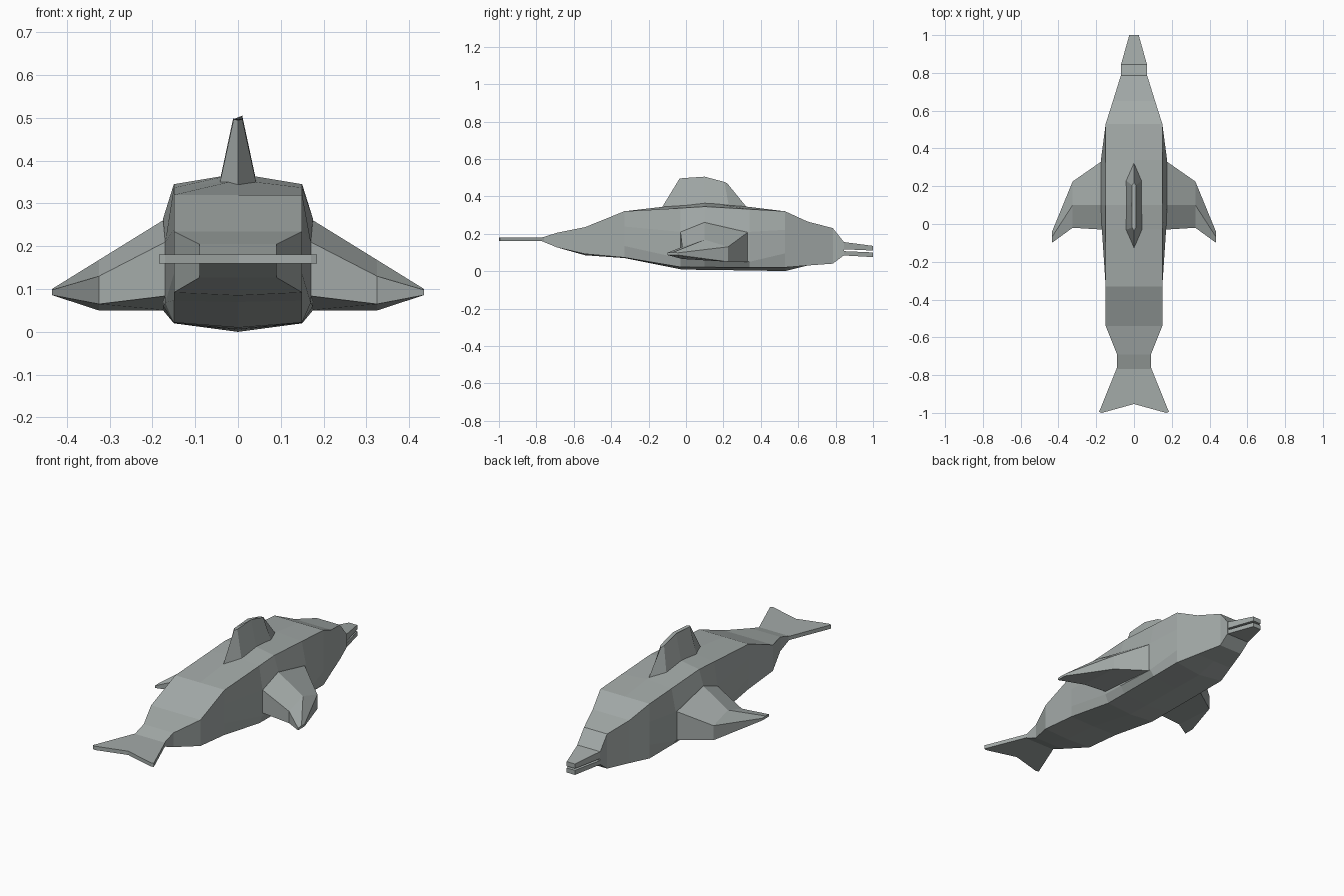
import bpy, bmesh

if "Cube" in bpy.data.objects:
    bpy.data.objects.remove(bpy.data.objects["Cube"])

grey = bpy.data.materials.new("sea grey")
grey.diffuse_color = (0.37, 0.405, 0.395, 1)
grey.use_nodes = True
grey.node_tree.nodes["Principled BSDF"].inputs["Base Color"].default_value = grey.diffuse_color


def loft(name, rings):
    """Join equal-sized rings of points into a closed, flat-shaded solid."""
    bm = bmesh.new()
    loops = [[bm.verts.new(p) for p in ring] for ring in rings]
    n = len(loops[0])
    for a, b in zip(loops, loops[1:]):
        for i in range(n):
            j = (i + 1) % n
            bm.faces.new((a[i], a[j], b[j], b[i]))
    bm.faces.new(loops[0][::-1])
    bm.faces.new(loops[-1])
    bmesh.ops.recalc_face_normals(bm, faces=bm.faces)
    mesh = bpy.data.meshes.new(name)
    bm.to_mesh(mesh)
    bm.free()
    mesh.materials.append(grey)
    obj = bpy.data.objects.new(name, mesh)
    bpy.context.collection.objects.link(obj)
    return obj


def section(y, edge, side, top, shoulder, upper, lower, chine, keel):
    """Symmetric ten-point body cross-section."""
    half = [(edge, shoulder), (side, upper), (side, lower), (edge, chine)]
    pts = [(0, top)] + half + [(0, keel)] + [(-x, z) for x, z in reversed(half)]
    return [(x, y, z) for x, z in pts]


def box_section(y, w, top, bottom, keel=None):
    h = top - bottom
    return section(y, w, w, top, top, top - 0.33 * h, bottom + 0.25 * h,
                   bottom, bottom if keel is None else keel)


# Body from tail stock to snout base
loft("body", [
    box_section(-0.77, 0.09, 0.18, 0.16),
    box_section(-0.69, 0.09, 0.205, 0.127),
    box_section(-0.54, 0.15, 0.235, 0.092, 0.085),
    box_section(-0.33, 0.15, 0.32, 0.073, 0.07),
    section(-0.03, 0.15, 0.17, 0.355, 0.337, 0.21, 0.068, 0.022, 0.01),
    section(0.10, 0.15, 0.175, 0.37, 0.345, 0.265, 0.06, 0.021, 0.006),
    section(0.34, 0.15, 0.175, 0.343, 0.331, 0.21, 0.05, 0.02, 0.004),
    box_section(0.53, 0.15, 0.32, 0.02, 0.0),
    box_section(0.65, 0.112, 0.265, 0.03),
    box_section(0.785, 0.07, 0.23, 0.04),
    box_section(0.845, 0.07, 0.155, 0.085),
])


# Beak: two thin jaws with a slit between them
def quad(y, w, z0, z1):
    return [(-w, y, z0), (w, y, z0), (w, y, z1), (-w, y, z1)]


loft("upper_jaw", [quad(0.84, 0.07, 0.117, 0.156), quad(1.0, 0.025, 0.11, 0.135)])
loft("lower_jaw", [quad(0.84, 0.07, 0.084, 0.107), quad(1.0, 0.025, 0.075, 0.1)])

# Tail fluke: flat swallow-tailed plate
outline = [(-0.09, -0.76), (-0.185, -0.995), (-0.17, -1.0), (0, -0.953),
           (0.17, -1.0), (0.185, -0.995), (0.09, -0.76)]
loft("tail_fluke", [[(x, y, z) for x, y in outline] for z in (0.16, 0.181)])


# Dorsal fin: tapered blade with sharp leading and trailing edges
def blade(w, profile):
    ends = [(0, *profile[0])], [(0, *profile[-1])]
    mid = profile[1:-1]
    return (ends[0] + [(w, y, z) for y, z in mid] + ends[1]
            + [(-w, y, z) for y, z in reversed(mid)])


loft("dorsal_fin", [
    blade(0.042, [(-0.13, 0.338), (-0.03, 0.35), (0.1, 0.355), (0.23, 0.345), (0.33, 0.335)]),
    blade(0.01, [(-0.035, 0.494), (-0.02, 0.497), (0.1, 0.505), (0.205, 0.477), (0.22, 0.47)]),
])

# Pectoral fins: ridged on top, swept back to a narrow tip
stations = [
    (0.16, [(-0.03, 0.085), (-0.03, 0.215), (0.1, 0.27), (0.34, 0.215), (0.34, 0.05)]),
    (0.325, [(-0.02, 0.065), (-0.02, 0.13), (0.1, 0.168), (0.225, 0.13), (0.225, 0.05)]),
    (0.435, [(-0.1, 0.086), (-0.1, 0.098), (-0.07, 0.1), (-0.043, 0.098), (-0.043, 0.086)]),
]
for side, label in ((1, "right"), (-1, "left")):
    loft(label + "_pectoral_fin",
         [[(side * x, y, z) for y, z in ring] for x, ring in stations])
